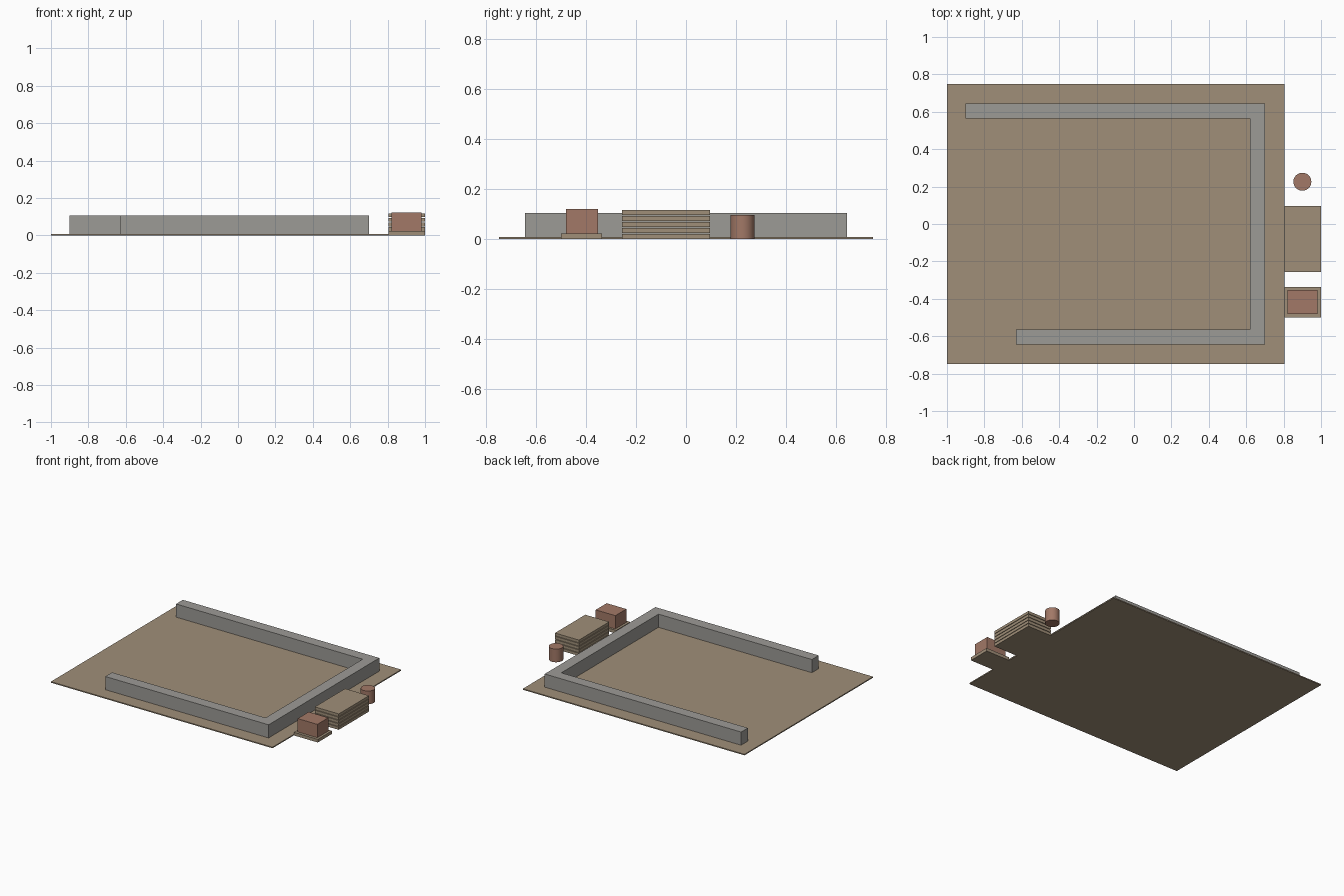
import bpy
import bmesh

cube = bpy.data.objects.get("Cube")
if cube:
    bpy.data.objects.remove(cube, do_unlink=True)


def make_material(name, rgb):
    mat = bpy.data.materials.new(name)
    mat.use_nodes = True
    color = (*rgb, 1.0)
    mat.diffuse_color = color
    bsdf = next(n for n in mat.node_tree.nodes if n.type == "BSDF_PRINCIPLED")
    bsdf.inputs["Base Color"].default_value = color
    return mat


wood = make_material("sandy wood", (0.35, 0.275, 0.19))
concrete = make_material("grey concrete", (0.335, 0.325, 0.305))
clay = make_material("red clay", (0.36, 0.19, 0.135))


def prism(name, outline, z0, z1, mat):
    """Extrude a flat outline from z0 up to z1."""
    bm = bmesh.new()
    base = bm.faces.new([bm.verts.new((x, y, z0)) for x, y in outline])
    top = bmesh.ops.extrude_face_region(bm, geom=[base])["geom"]
    bmesh.ops.translate(bm, vec=(0, 0, z1 - z0),
                        verts=[v for v in top if isinstance(v, bmesh.types.BMVert)])
    bmesh.ops.recalc_face_normals(bm, faces=bm.faces)
    mesh = bpy.data.meshes.new(name)
    bm.to_mesh(mesh)
    bm.free()
    mesh.materials.append(mat)
    obj = bpy.data.objects.new(name, mesh)
    bpy.context.collection.objects.link(obj)
    return obj


def box(name, x0, x1, y0, y1, z0, z1, mat):
    return prism(name, [(x0, y0), (x1, y0), (x1, y1), (x0, y1)], z0, z1, mat)


# Ground slab
box("ground_slab", -1, 0.805, -0.748, 0.748, 0, 0.008, wood)

# U-shaped foundation wall, open on one side, front arm shorter
outer_x, inner_x, outer_y, inner_y = 0.70, 0.62, 0.644, 0.565
back_end, front_end = -0.90, -0.63
prism("foundation_wall", [
    (front_end, -outer_y), (outer_x, -outer_y), (outer_x, outer_y),
    (back_end, outer_y), (back_end, inner_y), (inner_x, inner_y),
    (inner_x, -inner_y), (front_end, -inner_y)], 0.001, 0.105, concrete)

# Stack of boards with narrow gaps
for i in range(5):
    z = i * 0.0242
    box(f"board_{i + 1}", 0.805, 1, -0.256, 0.096, z, z + 0.0202, wood)

# Pallet carrying a block of bricks
box("pallet", 0.805, 1, -0.5, -0.336, 0, 0.023, wood)
box("brick_block", 0.822, 0.982, -0.48, -0.352, 0.023, 0.121, clay)

# Barrel
bpy.ops.mesh.primitive_cylinder_add(vertices=32, radius=0.048, depth=0.097,
                                    location=(0.9, 0.226, 0.0485))
barrel = bpy.context.object
barrel.name = "barrel"
barrel.data.materials.append(clay)
bpy.ops.object.shade_smooth_by_angle()
